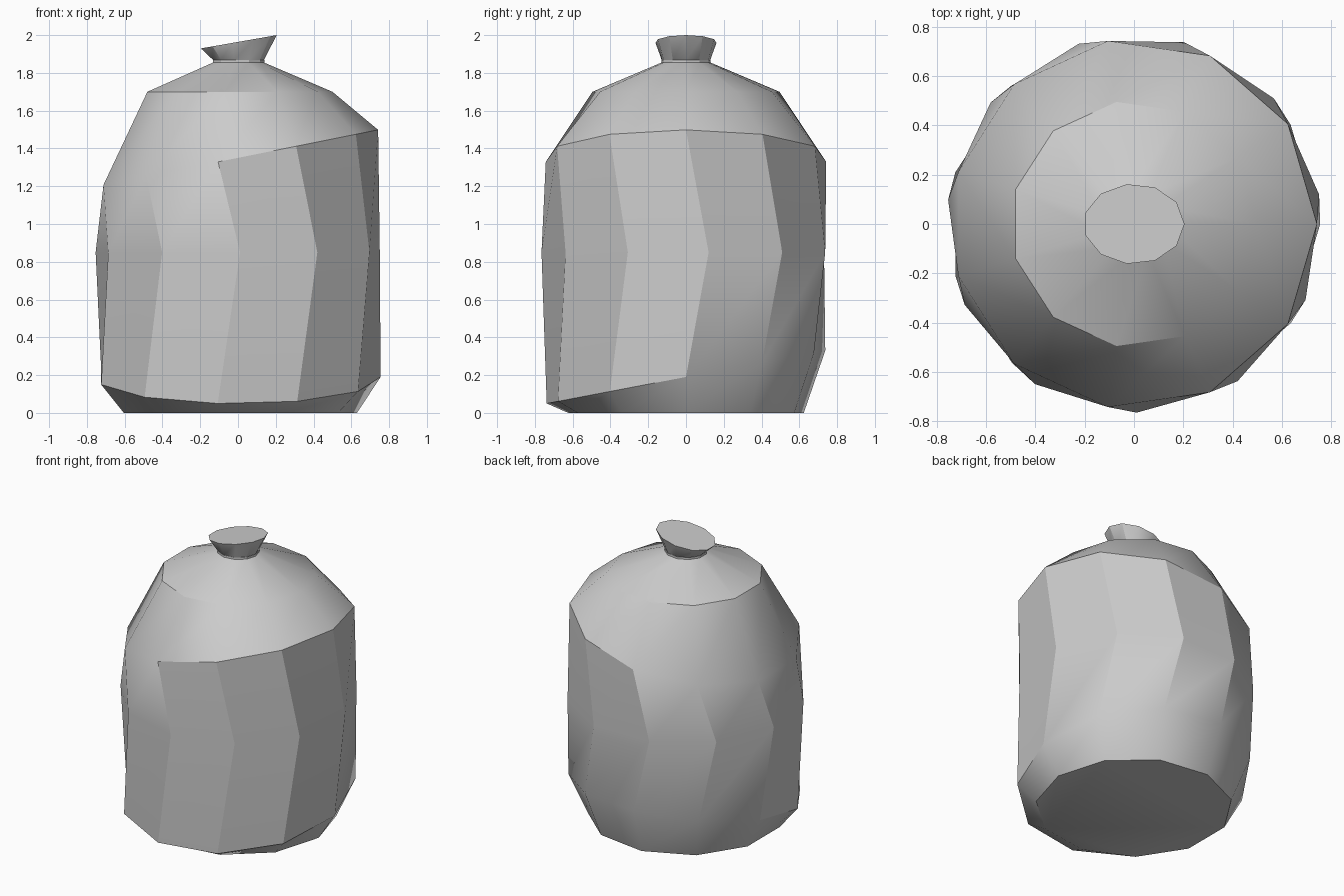
import bpy, bmesh, math

if "Cube" in bpy.data.objects:
    bpy.data.objects.remove(bpy.data.objects["Cube"])

SIDES = 11


def loft(name, rings):
    """Skin 11-sided rings (rx, ry, z, phase in degrees, slope x, slope y); cap both ends."""
    bm = bmesh.new()
    loops = []
    for rx, ry, z, phase, sx, sy in rings:
        loop = []
        for i in range(SIDES):
            a = math.tau * i / SIDES + math.radians(phase)
            x, y = rx * math.cos(a), ry * math.sin(a)
            loop.append(bm.verts.new((x, y, z + sx * x + sy * y)))
        loops.append(loop)
    for lo, hi in zip(loops, loops[1:]):
        for i in range(SIDES):
            j = (i + 1) % SIDES
            bm.faces.new((lo[i], lo[j], hi[j], hi[i]))
    bm.faces.new(loops[0][::-1])
    bm.faces.new(loops[-1])
    mesh = bpy.data.meshes.new(name)
    bm.to_mesh(mesh)
    bm.free()
    ob = bpy.data.objects.new(name, mesh)
    bpy.context.collection.objects.link(ob)
    bpy.ops.object.select_all(action='DESELECT')
    ob.select_set(True)
    bpy.context.view_layer.objects.active = ob
    bpy.ops.object.shade_smooth_by_angle(angle=math.radians(30))
    return ob


# Sack: lower bulge tilted front to back, twisted middle, upper bulge tilted
# left to right, pinched neck and slanted flared mouth
loft("sack", [
    (0.63, 0.63, 0.0, 0, 0, 0),
    (0.755, 0.745, 0.19, 0, 0, 0.19),
    (0.76, 0.765, 0.85, 9, 0, 0),
    (0.742, 0.75, 1.35, 0, 0.2, 0),
    (0.50, 0.50, 1.70, 0, 0, 0),
    (0.137, 0.13, 1.855, 0, 0, 0),
    (0.125, 0.12, 1.86, 0, 0, 0),
    (0.137, 0.13, 1.868, 0, 0, 0),
    (0.205, 0.163, 1.964, 0, 0.175, 0),
])

# Tie around the neck
loft("neck_tie", [
    (0.139, 0.132, 1.852, 0, 0, 0),
    (0.139, 0.132, 1.868, 0, 0, 0),
])
